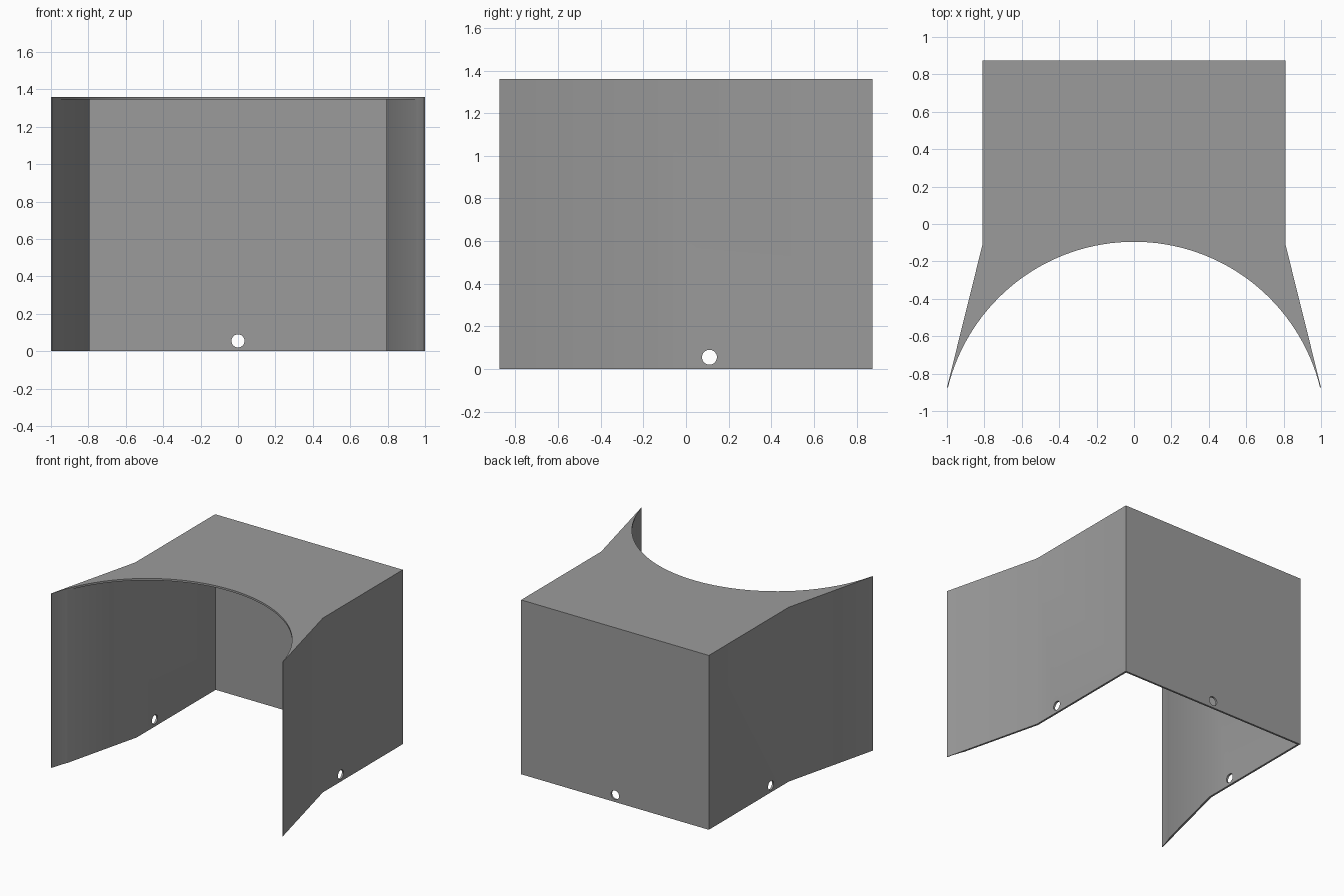
import bpy, bmesh, math
from mathutils import Matrix

if "Cube" in bpy.data.objects:
    bpy.data.objects.remove(bpy.data.objects["Cube"])

T = 0.015                      # sheet thickness
W, BACK, KINK, TIP, H = 0.81, 0.875, -0.11, -0.875, 1.36
TIP_IN, APEX = 0.995, -0.095   # front arc end and apex

grey = bpy.data.materials.new("grey")
grey.diffuse_color = (0.33, 0.33, 0.33, 1)
grey.use_nodes = True
grey.node_tree.nodes["Principled BSDF"].inputs["Base Color"].default_value = grey.diffuse_color


def finish(bm, name):
    bmesh.ops.recalc_face_normals(bm, faces=bm.faces)
    me = bpy.data.meshes.new(name)
    bm.to_mesh(me)
    bm.free()
    me.materials.append(grey)
    ob = bpy.data.objects.new(name, me)
    bpy.context.collection.objects.link(ob)
    return ob


def prism(name, outline, z0, z1):
    bm = bmesh.new()
    face = bm.faces.new([bm.verts.new((x, y, z0)) for x, y in outline])
    top = bmesh.ops.extrude_face_region(bm, geom=[face])
    verts = [v for v in top["geom"] if isinstance(v, bmesh.types.BMVert)]
    bmesh.ops.translate(bm, verts=verts, vec=(0, 0, z1 - z0))
    return finish(bm, name)


def drill(name, matrix):
    bm = bmesh.new()
    bmesh.ops.create_cone(bm, cap_ends=True, segments=32, radius1=0.035,
                          radius2=0.035, depth=1, matrix=matrix)
    return finish(bm, name)


# Outer body: box with flared cheeks and a circular bite out of the front
sag = APEX - TIP
radius = (TIP_IN ** 2 + sag ** 2) / (2 * sag)
cy = APEX - radius
half = math.asin(TIP_IN / radius)
N = 64
arc = [(radius * math.sin(a), cy + radius * math.cos(a))
       for a in (-half + 2 * half * i / N for i in range(N + 1))]
outline = [(1, TIP), (W, KINK), (W, BACK), (-W, BACK), (-W, KINK), (-1, TIP)] + arc
hood = prism("hood", outline, 0, H)

# Cavity, open below and in front, following the walls at constant thickness
slope = (1 - W) / (KINK - TIP)
tilt = math.atan(slope)
wi = W - T
ki = KINK - T * math.tan(tilt / 2)
yf = -1.2
xf = wi + (ki - yf) * slope
cavity = prism("cavity_cutter", [(xf, yf), (wi, ki), (wi, BACK - T),
                                 (-wi, BACK - T), (-wi, ki), (-xf, yf)], -0.5, H - T)

# Round holes near the bottom of the two sides and the back
rx = Matrix.Rotation(math.pi / 2, 4, 'X')
ry = Matrix.Rotation(math.pi / 2, 4, 'Y')
cutters = [cavity,
           drill("right_hole_cutter", Matrix.Translation((W, 0.11, 0.055)) @ ry),
           drill("left_hole_cutter", Matrix.Translation((-W, 0.11, 0.055)) @ ry),
           drill("back_hole_cutter", Matrix.Translation((0, BACK, 0.055)) @ rx)]

bpy.context.view_layer.objects.active = hood
hood.select_set(True)
for c in cutters:
    c.hide_render = True
    mod = hood.modifiers.new(c.name, 'BOOLEAN')
    mod.operation, mod.solver, mod.object = 'DIFFERENCE', 'EXACT', c
    bpy.ops.object.modifier_apply(modifier=mod.name)
for c in cutters:
    bpy.data.objects.remove(c)

bpy.ops.object.shade_smooth_by_angle(angle=math.radians(30))
